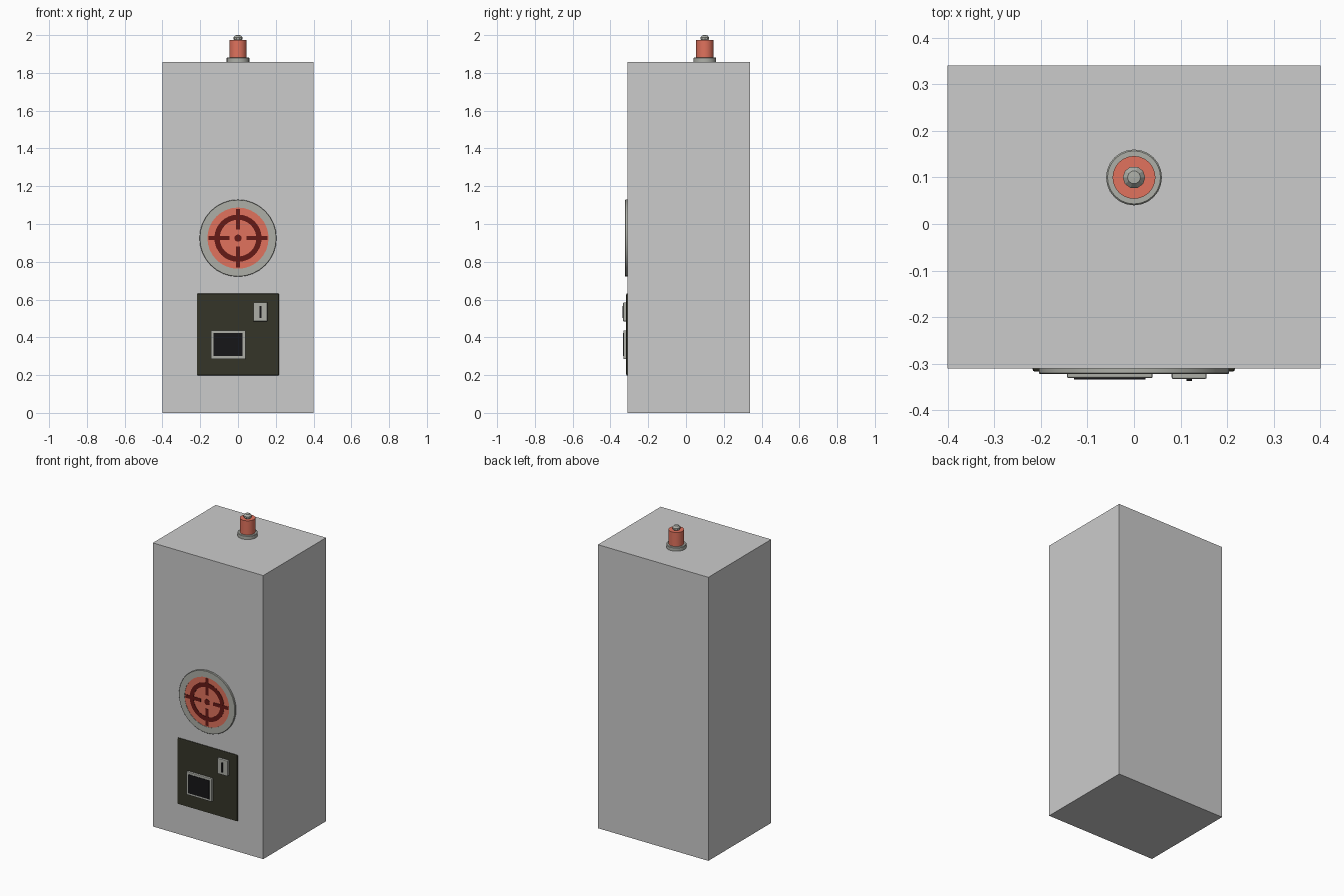
import bpy, bmesh, math
from mathutils import Matrix, Vector

if "Cube" in bpy.data.objects:
    bpy.data.objects.remove(bpy.data.objects["Cube"])


def material(name, rgb):
    m = bpy.data.materials.new(name)
    m.diffuse_color = (*rgb, 1)
    m.use_nodes = True
    m.node_tree.nodes["Principled BSDF"].inputs["Base Color"].default_value = m.diffuse_color
    return m


RED = material("red", (0.75, 0.17, 0.11))
DARK_RED = material("dark_red", (0.13, 0.01, 0.008))
OLIVE = material("dark_olive", (0.035, 0.035, 0.022))
BLACK = material("black", (0.008, 0.008, 0.009))
PALE = material("pale_grey", (0.42, 0.43, 0.39))


def finish(bm, name, mat=None, smooth=False):
    bmesh.ops.recalc_face_normals(bm, faces=bm.faces)
    me = bpy.data.meshes.new(name)
    bm.to_mesh(me)
    bm.free()
    ob = bpy.data.objects.new(name, me)
    bpy.context.collection.objects.link(ob)
    if mat:
        me.materials.append(mat)
    if smooth:
        bpy.context.view_layer.objects.active = ob
        ob.select_set(True)
        bpy.ops.object.shade_smooth_by_angle(angle=math.radians(35))
        ob.select_set(False)
    return ob


def box(name, x, y, z, mat=None, bevel=0.0):
    """Box from (min, max) ranges, optionally bevelled."""
    lo, hi = Vector((x[0], y[0], z[0])), Vector((x[1], y[1], z[1]))
    bm = bmesh.new()
    bmesh.ops.create_cube(bm, size=1, matrix=Matrix.Translation((lo + hi) / 2)
                          @ Matrix.Diagonal((*(hi - lo), 1)))
    if bevel:
        bmesh.ops.bevel(bm, geom=bm.edges[:], offset=bevel, segments=2,
                        profile=0.5, affect='EDGES')
    return finish(bm, name, mat)


def lathe(name, profile, matrix, sides, mat=None, closed=False, smooth=True):
    """Spin (radius, height) points around local z."""
    bm = bmesh.new()
    pts = [bm.verts.new((r, 0, h)) for r, h in profile]
    pairs = list(zip(pts, pts[1:])) + ([(pts[-1], pts[0])] if closed else [])
    edges = [bm.edges.new(p) for p in pairs]
    bmesh.ops.spin(bm, geom=pts + edges, axis=(0, 0, 1), cent=(0, 0, 0),
                   angle=math.tau, steps=sides, use_duplicate=False)
    bmesh.ops.remove_doubles(bm, verts=bm.verts, dist=1e-5)
    bm.transform(matrix)
    return finish(bm, name, mat, smooth)


# Cabinet
FRONT = -0.31
box("cabinet", (-0.4, 0.4), (FRONT, 0.34), (0, 1.857))

# Round target button: local z points out of the front
CZ = 0.925
face = Matrix.Translation((0, FRONT, CZ)) @ Matrix.Rotation(math.pi / 2, 4, 'X')
lathe("target_bezel", [(0.162, 0), (0.204, 0), (0.204, 0.01), (0.202, 0.012),
                       (0.162, 0.012)], face, 32, PALE, closed=True)
lathe("target_disc", [(0, 0.010), (0.163, 0.010), (0.163, 0)], face, 32, RED)
lathe("target_ring", [(0.097, 0.009), (0.125, 0.009), (0.125, 0.012),
                      (0.097, 0.012)], face, 32, DARK_RED, closed=True)
lathe("target_dot", [(0, 0.012), (0.019, 0.012), (0.019, 0.009)], face, 16, DARK_RED)
yr = (FRONT - 0.0121, FRONT - 0.009)
for s, side in ((-1, "low"), (1, "high")):
    a, b = sorted((s * 0.045, s * 0.155))
    box("target_bar_x_" + side, (a, b), yr, (CZ - 0.011, CZ + 0.011), DARK_RED)
    box("target_bar_z_" + side, (-0.011, 0.011), yr, (CZ + a, CZ + b), DARK_RED)

# Control panel with screen and key slot
box("control_panel", (-0.218, 0.217), (-0.317, -0.295), (0.198, 0.632), OLIVE, 0.006)
box("screen_frame", (-0.144, 0.040), (-0.331, -0.312), (0.285, 0.437), PALE, 0.004)
box("screen", (-0.129, 0.025), (-0.334, -0.325), (0.3, 0.422), BLACK)
box("slot_plate", (0.081, 0.156), (-0.333, -0.312), (0.484, 0.585), PALE, 0.004)
box("slot", (0.113, 0.124), (-0.337, -0.325), (0.502, 0.567), BLACK)

# Warning lamp on the top
top = Matrix.Translation((0, 0.1, 0))
lathe("lamp_base", [(0, 1.855), (0.06, 1.855), (0.06, 1.878), (0.057, 1.881),
                    (0, 1.881)], top, 24, PALE)
lathe("lamp_glass", [(0, 1.878), (0.046, 1.878), (0.046, 1.973), (0, 1.973)],
      top, 24, RED)
lathe("lamp_cap", [(0.019, 1.972), (0.024, 1.979), (0.024, 1.988),
                   (0.014, 1.999), (0, 2.0)], top, 10, PALE, smooth=False)
